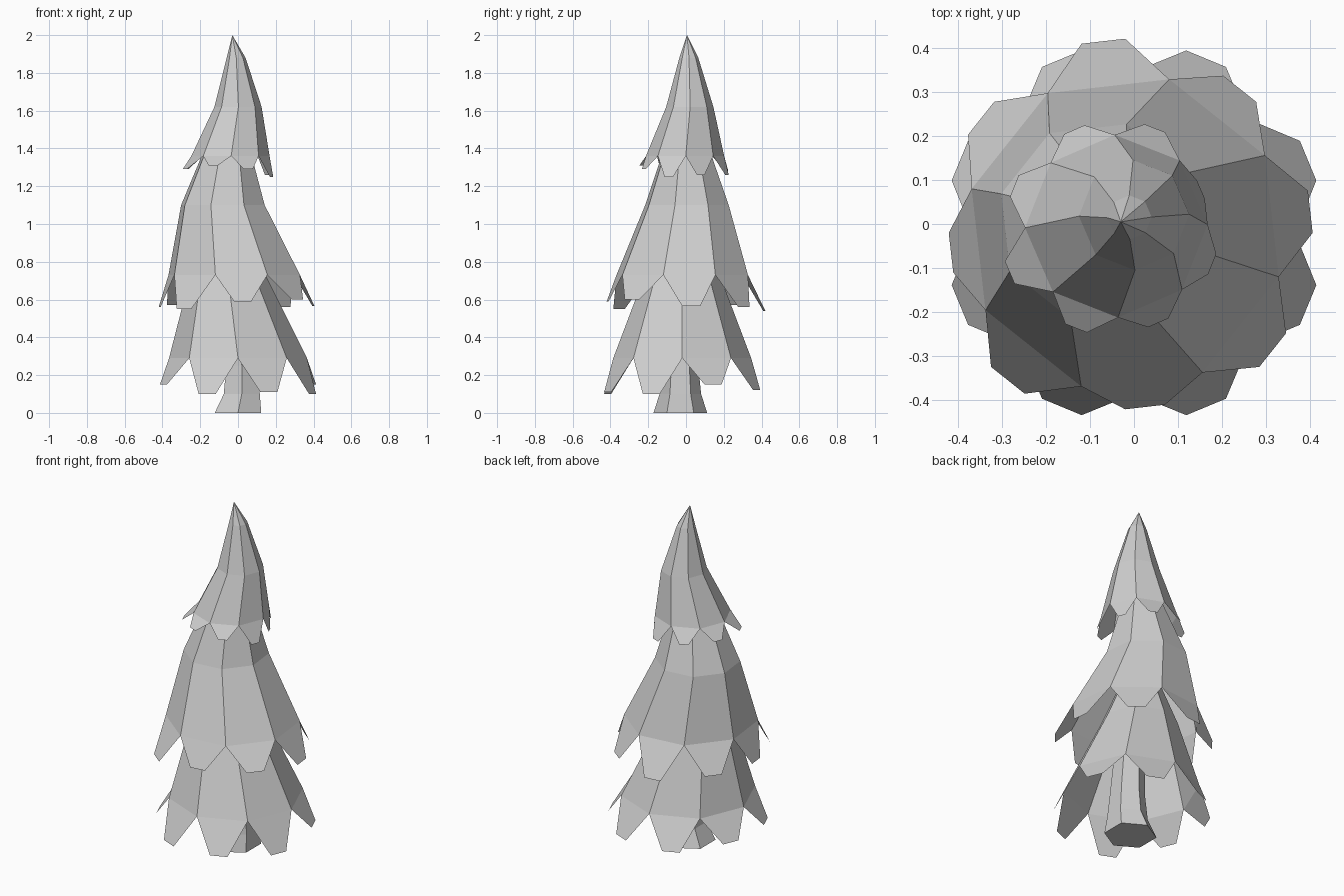
import bpy
from math import cos, sin, radians

old = bpy.data.objects.get("Cube")
if old:
    bpy.data.objects.remove(old, do_unlink=True)

grey = bpy.data.materials.new("plain grey")
grey.use_nodes = True
colour = (0.62, 0.62, 0.62, 1)
grey.diffuse_color = colour
grey.node_tree.nodes["Principled BSDF"].inputs["Base Color"].default_value = colour


def polar(centre, radius, degrees, z):
    a = radians(degrees)
    return (centre[0] + radius * cos(a), centre[1] + radius * sin(a), z)


def make_object(name, verts, faces):
    mesh = bpy.data.meshes.new(name)
    mesh.from_pydata(verts, [], faces)
    mesh.materials.append(grey)
    mesh.update()
    obj = bpy.data.objects.new(name, mesh)
    bpy.context.collection.objects.link(obj)
    return obj


def ring_stack(rings, sides, phase):
    """Loft rings of (x, y, radius, z), listed from the top down."""
    verts, faces = [], []
    for x, y, radius, z in rings:
        verts += [polar((x, y), radius, phase + i * 360 / sides, z) for i in range(sides)]
    for r in range(len(rings) - 1):
        for i in range(sides):
            a, b = r * sides + i, r * sides + (i + 1) % sides
            faces.append((a, a + sides, b + sides, b))
    return verts, faces


def branch_tier(name, apex, rings, phase, spread, tips):
    """Open skirt ending in blunt leaf points; tips are (radius, z) pairs."""
    sides = len(tips)
    step = 360 / sides
    verts, faces = ring_stack(rings, sides, phase)
    # Pointed crown
    top = len(verts)
    verts.append(apex)
    faces += [(top, i, (i + 1) % sides) for i in range(sides)]
    # One blunt leaf point below each side
    last = (len(rings) - 1) * sides
    for i, (radius, z) in enumerate(tips):
        middle = phase + (i + 0.5) * step
        n = len(verts)
        verts += [polar(rings[-1], radius, middle + s * spread, z) for s in (-1, 1)]
        faces.append((last + i, n, n + 1, last + (i + 1) % sides))
    return make_object(name, verts, faces)


# Flared trunk
verts, faces = ring_stack(
    [(0, -0.02, 0.07, 0.75), (0.02, -0.03, 0.095, 0.25),
     (0.02, -0.03, 0.11, 0.1), (0, -0.03, 0.142, 0)], 6, 30)
faces += [tuple(range(6)), tuple(reversed(range(len(verts) - 6, len(verts))))]
make_object("trunk", verts, faces)

# Lower branches
branch_tier("lower_branches", (-0.05, 0, 1.2),
            [(-0.05, -0.02, 0.21, 0.7), (0, -0.02, 0.365, 0.29)], 0, 6.5,
            [(0.43, z) for z in (0.15, 0.12, 0.12, 0.15, 0.15, 0.1, 0.11, 0.1)])

# Middle branches
branch_tier("middle_branches", (-0.03, 0, 1.75),
            [(-0.08, 0.005, 0.23, 1.1), (-0.02, -0.02, 0.362, 0.73)], 29, 6.5,
            [(0.42, 0.56), (0.44, 0.54), (0.42, 0.57), (0.4, 0.56),
             (0.43, 0.55), (0.4, 0.59), (0.43, 0.6), (0.425, 0.565)])

# Upper branches
branch_tier("upper_branches", (-0.03, 0.005, 2),
            [(-0.01, 0.015, 0.05, 1.88), (0, 0.02, 0.125, 1.62),
             (-0.04, -0.005, 0.207, 1.36)], 1, 6,
            [(0.21, 1.26), (0.24, 1.26), (0.24, 1.28), (0.25, 1.29),
             (0.265, 1.29), (0.25, 1.31), (0.24, 1.29), (0.235, 1.25)])
